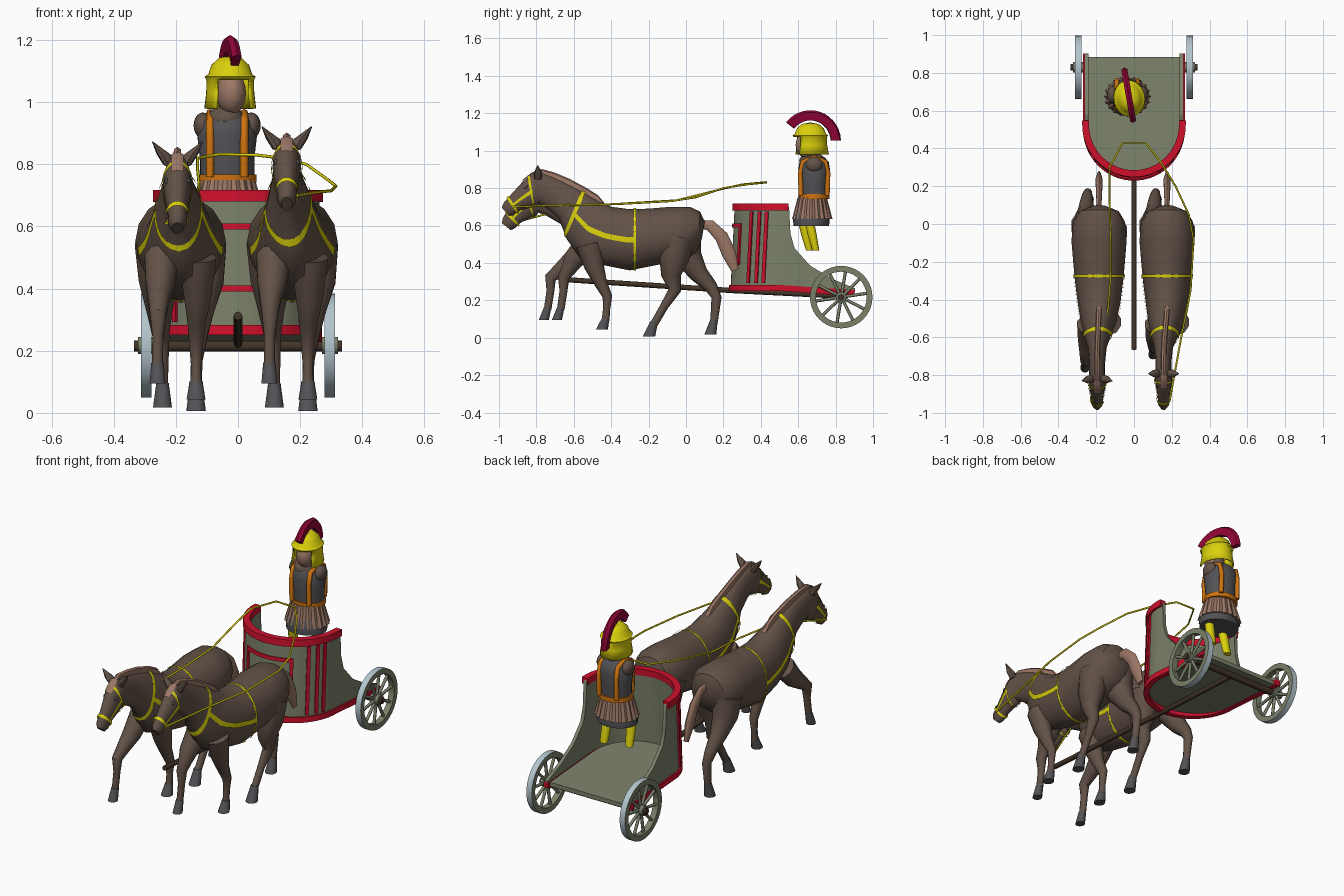
import bpy, bmesh, math
from mathutils import Vector, Matrix

if "Cube" in bpy.data.objects:
    bpy.data.objects.remove(bpy.data.objects["Cube"])

def material(name, r, g, b):
    m = bpy.data.materials.new(name)
    lin = [((c / 255 + .055) / 1.055) ** 2.4 if c > 10 else c / 3295 for c in (r, g, b)]
    m.diffuse_color = (*lin, 1)
    m.use_nodes = True
    m.node_tree.nodes["Principled BSDF"].inputs["Base Color"].default_value = m.diffuse_color
    return m

GREEN = material("olive paint", 122, 129, 105)
RED = material("red trim", 208, 16, 44)
BROWN = material("brown hide", 98, 82, 71)
TAN = material("tan hair", 155, 119, 102)
GREY = material("dark grey", 82, 82, 86)
YELLOW = material("yellow", 218, 208, 12)
ORANGE = material("orange leather", 205, 115, 15)
CRIMSON = material("crimson crest", 145, 5, 55)
TYRE = material("pale steel", 180, 198, 206)
WOOD = material("dark wood", 66, 52, 40)

def build(name, verts, faces, mat, smooth=True):
    me = bpy.data.meshes.new(name)
    me.from_pydata([tuple(v) for v in verts], [], faces)
    bm = bmesh.new()
    bm.from_mesh(me)
    bmesh.ops.recalc_face_normals(bm, faces=bm.faces)
    bm.to_mesh(me)
    bm.free()
    me.materials.append(mat)
    ob = bpy.data.objects.new(name, me)
    bpy.context.collection.objects.link(ob)
    if smooth:
        bpy.ops.object.select_all(action='DESELECT')
        ob.select_set(True)
        bpy.context.view_layer.objects.active = ob
        bpy.ops.object.shade_smooth_by_angle(angle=math.radians(40))
    return ob

def loft(name, rings, mat, caps=True, smooth=True, skip=None, loop=False):
    """Skin closed rings that all have the same number of points."""
    n, k = len(rings[0]), len(rings)
    faces = [(i % k * n + j, i % k * n + (j + 1) % n, (i + 1) % k * n + (j + 1) % n, (i + 1) % k * n + j)
             for i in range(k if loop else k - 1) for j in range(n) if not (skip and skip(i, j))]
    if caps and not loop:
        faces += [tuple(range(n)), tuple(range((k - 1) * n, k * n))]
    return build(name, [v for r in rings for v in r], faces, mat, smooth)

def oval(cx, cy, z, rx, ry, n=24, pleat=0):
    return [Vector((cx + rx * (1 - pleat * (j % 2)) * math.cos(2 * math.pi * j / n),
                    cy + ry * (1 - pleat * (j % 2)) * math.sin(2 * math.pi * j / n), z)) for j in range(n)]

def rope(name, pts, r, mat):
    cu = bpy.data.curves.new(name, 'CURVE')
    cu.dimensions, cu.bevel_depth, cu.bevel_resolution, cu.use_fill_caps = '3D', r, 2, True
    sp = cu.splines.new('POLY')
    sp.points.add(len(pts) - 1)
    for p, q in zip(sp.points, pts):
        p.co = (*q, 1)
    cu.materials.append(mat)
    ob = bpy.data.objects.new(name, cu)
    bpy.context.collection.objects.link(ob)
    bpy.ops.object.select_all(action='DESELECT')
    ob.select_set(True)
    bpy.context.view_layer.objects.active = ob
    bpy.ops.object.convert(target='MESH')

def ellipsoid(name, c, r, mat):
    a = [math.pi * (i + .02) / 10.04 for i in range(11)]
    loft(name, [oval(c[0], c[1], c[2] - r[2] * math.cos(t), r[0] * math.sin(t), r[1] * math.sin(t), 16) for t in a], mat)

# ---------- horses: rings are (top y, top z, bottom y, bottom z, half width)
BODY = [(.10, .62, .085, .53, .04), (.075, .675, .06, .46, .105), (.02, .70, 0, .42, .138), (-.08, .70, -.10, .40, .146),
        (-.20, .69, -.20, .38, .137), (-.30, .687, -.30, .36, .128), (-.40, .70, -.45, .39, .112), (-.47, .735, -.57, .43, .094),
        (-.53, .77, -.64, .53, .074), (-.62, .82, -.68, .64, .05), (-.70, .86, -.745, .695, .042), (-.765, .885, -.785, .72, .042),
        (-.815, .885, -.80, .705, .046), (-.87, .84, -.83, .70, .043), (-.935, .77, -.885, .685, .032),
        (-.975, .725, -.925, .66, .030), (-.985, .70, -.945, .655, .018)]

def skin(t, a, off=0.0):
    i = min(int(t), len(BODY) - 2)
    f = t - i
    yt, zt, yb, zb, w = [p * (1 - f) + q * f for p, q in zip(BODY[i], BODY[i + 1])]
    h = Vector((0, yt - yb, zt - zb)) / 2
    c = Vector((0, yt + yb, zt + zb)) / 2
    return c + h * (1 + off / h.length) * math.cos(a) + Vector((w + off, 0, 0)) * math.sin(a)

def limb(name, pts, mat, move, wx=1.0):
    """Tapered tube through (x, y, z, r) points lying along the side plane."""
    rings = []
    for i, (x, y, z, r) in enumerate(pts):
        p, q = pts[max(i - 1, 0)], pts[min(i + 1, len(pts) - 1)]
        d = Vector((0, q[1] - p[1], q[2] - p[2])).normalized()
        nrm = Vector((0, -d.z, d.y))
        rings.append([move(Vector((x + r * wx * math.sin(k * math.pi / 5), y, z)) + nrm * r * math.cos(k * math.pi / 5))
                      for k in range(10)])
    loft(name, rings, mat)

def horse(side, cx, drop, turn, reach):
    def move(p):
        return p + Vector((cx, 0, 0))

    def pose(p):  # lowers and turns the neck and head
        w = max(0, min(1, (-.45 - p.y) / .2)) * max(0, min(1, (p.z - .45) / .15))
        dy, dz = p.y + .5, p.z - .7
        return Vector((p.x + cx + turn * w, p.y - dz * drop * w, p.z + dy * drop * w))

    def patch(name, t0, t1, a0, a1, mat, off=.006, nt=2, na=24):
        a0, a1 = math.radians(a0), math.radians(a1)
        v = [pose(skin(t0 + (t1 - t0) * i / nt, a0 + (a1 - a0) * j / na, off)) for i in range(nt + 1) for j in range(na + 1)]
        f = [(i * (na + 1) + j, i * (na + 1) + j + 1, (i + 1) * (na + 1) + j + 1, (i + 1) * (na + 1) + j)
             for i in range(nt) for j in range(na)]
        build(f"{side}_{name}", v, f, mat)

    loft(side + "_horse_body", [[pose(skin(t, j * math.pi / 8)) for j in range(16)] for t in range(len(BODY))], BROWN)
    # mane, forelock, tail, ears
    crest = [(-.42, .70), (-.47, .762), (-.53, .80), (-.62, .85), (-.70, .885), (-.77, .905), (-.80, .895)]
    loft(side + "_mane", [[pose(Vector((.016 * sx, y + dy, z + dz))) for sx, dy, dz in
                           ((-1, .015, -.06), (-.7, 0, -.008), (0, 0, 0), (.7, 0, -.008), (1, .015, -.06))] for y, z in crest], TAN)
    patch("forelock", 11.7, 13, -22, 22, TAN, .008, 3, 4)
    limb(side + "_tail", [(0, .07, .61, .02), (0, .13, .60, .03), (0, .19, .54, .036), (0, .23, .45, .038), (0, .262, .36, .02)],
         TAN, move, .5)
    for s in (-1, 1):
        loft(f"{side}_ear_{s}", [[pose(Vector((s * x + r * math.cos(k), -.79 + r * math.sin(k), z)))
                                  for k in [j * math.pi / 4 for j in range(8)]]
                                 for x, z, r in ((.025, .85, .02), (.045, .885, .022), (.08, .925, .002))], BROWN)
        patch(f"cheek_strap_{s}", 12.3, 14.5, s * 84, s * 98, YELLOW, .004, 6, 2)
        patch(f"breast_strap_{s}", 4.75, 8.1, s * 86, s * 96, YELLOW, .005, 10, 2)
        ellipsoid(f"{side}_eye_{s}", pose(skin(12.9, s * math.radians(58), -.003)), (.007, .011, .011), GREY)
    # harness bands
    for nm, t, d in (("girth", 4.75, .07), ("collar", 8.2, .11), ("brow_band", 12.45, .11), ("nose_band", 14.4, .13)):
        patch(nm, t - d, t + d, 0, 360, YELLOW)
    # legs and hooves
    k = reach
    legs = {"front_raised": [(-.06, -.53, .50, .065), (-.065, -.60, .42, .055), (-.07, -.67 + k * .6, .365, .04), (-.072, -.725 + k, .32, .031),
                             (-.073, -.725 + k, .25, .021), (-.074, -.74 + k, .15, .02), (-.074, -.76 + k, .095, .027)],
            "front_planted": [(.055, -.52, .50, .07), (.055, -.49, .38, .052), (.052, -.455, .29, .034), (.05, -.42, .22, .026),
                              (.05, -.425, .15, .019), (.05, -.43, .09, .021), (.05, -.45, .043, .032)],
            "hind_forward": [(.07, -.04, .54, .09), (.07, -.065, .42, .08), (.065, -.08, .33, .052), (.06, -.06, .255, .034),
                             (.052, -.115, .17, .022), (.05, -.17, .075, .021), (.05, -.198, .006, .033)],
            "hind_back": [(-.07, -.01, .54, .09), (-.07, .01, .43, .075), (-.068, .07, .34, .05), (-.065, .135, .27, .035),
                          (-.06, .163, .215, .027), (-.058, .15, .085, .02), (-.058, .13, .018, .032)]}
    for nm, pts in legs.items():
        limb(f"{side}_{nm}_leg", pts[:-1], BROWN, move, .9)
        x, y, z, r = pts[-2]
        x2, y2, z2, r2 = pts[-1]
        loft(f"{side}_{nm}_hoof", [[move(v) for v in oval(*c, 12)] for c in
                                   ((x, y, z + .012, r, r), (x2, y2, max(z2, 0), r2 * .95, r2))], GREY)

horse("left", -.185, .18, -.01, 0)
horse("right", .175, .01, -.018, .07)
rope("reins", [(-.23, -.94, .61), (-.15, -.6, .70), (-.125, -.3, .72), (-.125, -.05, .735), (-.13, .15, .785), (-.13, .3, .82),
               (-.06, .43, .832), (.06, .43, .83), (.14, .33, .82), (.22, .2, .80), (.29, .05, .75), (.315, -.08, .73),
               (.30, -.35, .715), (.25, -.6, .71), (.19, -.93, .70)], .005, YELLOW)

# ---------- chariot: D-shaped body following an angle that runs past 90 degrees along the sides
def floor_z(y):
    return .30 - .07 * (y - .25)

def top_z(y):
    prof = [(.2, .738), (.53, .712), (.545, .56), (.57, .48), (.66, .385), (.78, .315), (.92, .258)]
    for (y0, z0), (y1, z1) in zip(prof, prof[1:]):
        if y <= y1:
            return z0 + (z1 - z0) * (y - y0) / (y1 - y0)
    return prof[-1][1]

def band(name, t0, t1, lo, hi, off, th, mat):
    rings, n = [], max(2, int(abs(t1 - t0) / 3))
    for i in range(n + 1):
        t = t0 + (t1 - t0) * i / n
        a = math.radians(max(-90, min(90, t)))
        nx, ny, y = math.sin(a), -math.cos(a), .505 + max(0, abs(t) - 90) / 90 * .40
        z0, z1 = lo(y), hi(y)
        rings.append([Vector((nx * (.262 + o), y + ny * (.265 + o) + .05 * (z - .3), z))
                      for o, z in ((off, z0), (off, z1), (off - th, z1), (off - th, z0))])
    loft(name, rings, mat)

band("body_wall", -180, 180, floor_z, top_z, 0, .02, GREEN)
band("top_rim", -95, 95, lambda y: top_z(y) - .034, lambda y: top_z(y) + .004, .012, .036, RED)
band("base_trim", -180, 180, lambda y: floor_z(y) - .032, floor_z, .008, .03, RED)
for s in (-1, 1):
    for a in (50, 61, 70):
        band(f"side_stripe_{s}_{a}", s * (a - 2), s * (a + 2), lambda y: floor_z(y) + .01, lambda y: top_z(y) - .04, .008, .012, RED)
    band(f"frame_side_{s}", s * 29, s * 33, lambda y: .39, lambda y: .61, .008, .012, RED)
for z in (.39, .59):
    band(f"frame_bar_{z}", -33, 33, lambda y: z, lambda y: z + .02, .008, .012, RED)
edge = [(.25 * math.sin(math.radians(a)), .505 - .25 * math.cos(math.radians(a))) for a in range(-90, 91, 6)]
edge = [(-.25, .885)] + edge + [(.25, .885)]
loft("floor", [[Vector((x, y, floor_z(y) - d)) for x, y in edge] for d in (.028, .004)], GREEN)
rope("axle", [(-.335, .83, .215), (.335, .83, .215)], .018, WOOD)
rope("draw_pole", [(0, -.665, .312), (0, .25, .252), (0, .84, .222)], .014, WOOD)

# wheels: steel only on the outward tread
def circle(x, r, n=40):
    return [Vector((x, .83 + r * math.cos(2 * math.pi * j / n), .217 + r * math.sin(2 * math.pi * j / n))) for j in range(n)]

for s in (-1, 1):
    x0, x1 = s * .278, s * .312
    rim = loft(f"wheel_rim_{s}", [circle(x0, .167), circle(x1, .167), circle(x1, .136), circle(x0, .136)], GREEN, loop=True)
    rim.data.materials.append(TYRE)
    for p in rim.data.polygons:
        out = p.center - Vector((p.center.x, .83, .217))
        if p.normal.dot(out.normalized()) > .5:
            p.material_index = 1
    loft(f"wheel_hub_{s}", [circle(s * .27, .028, 16), circle(s * .322, .028, 16)], GREEN)
    for k in range(10):
        a = 2 * math.pi * k / 10 + .15
        d = Vector((0, math.cos(a), math.sin(a)))
        c = Vector((s * .295, .83, .217))
        rope(f"wheel_spoke_{s}_{k}", [c + d * .02, c + d * .142], .0085, GREEN)

# ---------- driver
CX, CY = -.035, .685
loft("breastplate", [oval(CX, CY, z, rx, ry) for z, rx, ry in
                     ((.75, .088, .075), (.82, .088, .078), (.90, .097, .085), (.94, .085, .078), (.965, .055, .055))], GREY)
loft("belt", [oval(CX, CY, z, .095, .083) for z in (.742, .768)], ORANGE)
loft("strip_skirt", [oval(CX, CY - .01, z, rx, ry, 40, p) for z, rx, ry, p in ((.75, .09, .078, .03), (.635, .125, .108, .1))], TAN, smooth=False)
loft("underskirt", [oval(CX, CY - .015, z, rx, ry) for z, rx, ry in ((.68, .10, .085), (.635, .113, .098), (.597, .112, .095))], GREY)
for s in (-1, 1):
    x = CX + s * .055
    rope(f"shoulder_strap_{s}", [(x, CY + y, z) for y, z in ((-.07, .76), (-.074, .88), (-.06, .94), (0, .965), (.06, .94), (.074, .88), (.07, .76))],
         .013, ORANGE)
    ellipsoid(f"shoulder_{s}", (CX + s * .078, CY, .925), (.03, .045, .042), BROWN)
    y = .64 + .035 * (s > 0)
    loft(f"greave_{s}", [oval(CX + s * .06, y - .02, .64, .024, .026, 12), oval(CX + s * .065, y, .55, .026, .024, 12),
                         oval(CX + s * .068, y + .02, .465, .022, .018, 12)], YELLOW)
ellipsoid("neck", (-.04, .675, .945), (.062, .07, .045), BROWN)

# head, helmet and crest, turned slightly
before = set(bpy.data.objects)
ellipsoid("head", (0, -.02, 1.03), (.048, .06, .07), TAN)
loft("throat", [oval(0, .01, .95, .035, .035, 12), oval(0, .01, 1.01, .035, .035, 12)], BROWN)
helm = loft("helmet", [oval(0, 0, z, rx, ry, 32) for z, rx, ry in
                       ((.98, .083, .10), (1.03, .077, .09), (1.072, .076, .088), (1.082, .082, .096), (1.09, .07, .084),
                        (1.12, .06, .072), (1.143, .036, .045), (1.15, .004, .005))], YELLOW, caps=False,
            skip=lambda i, j: i < 2 and 20 <= j <= 27)
helm.modifiers.new("thickness", 'SOLIDIFY').thickness = .008
arc = [math.radians(a) for a in range(2, 143, 10)]
loft("crest", [[Vector((x, math.cos(a) * r, 1.05 + math.sin(a) * r)) for x, r in
                ((-.013, .112), (-.016, .155), (0, .166), (.016, .155), (.013, .112))] for a in arc], CRIMSON)
for ob in set(bpy.data.objects) - before:
    ob.matrix_world = Matrix.Translation((-.025, .665, 0)) @ Matrix.Rotation(.17, 4, 'Z')
